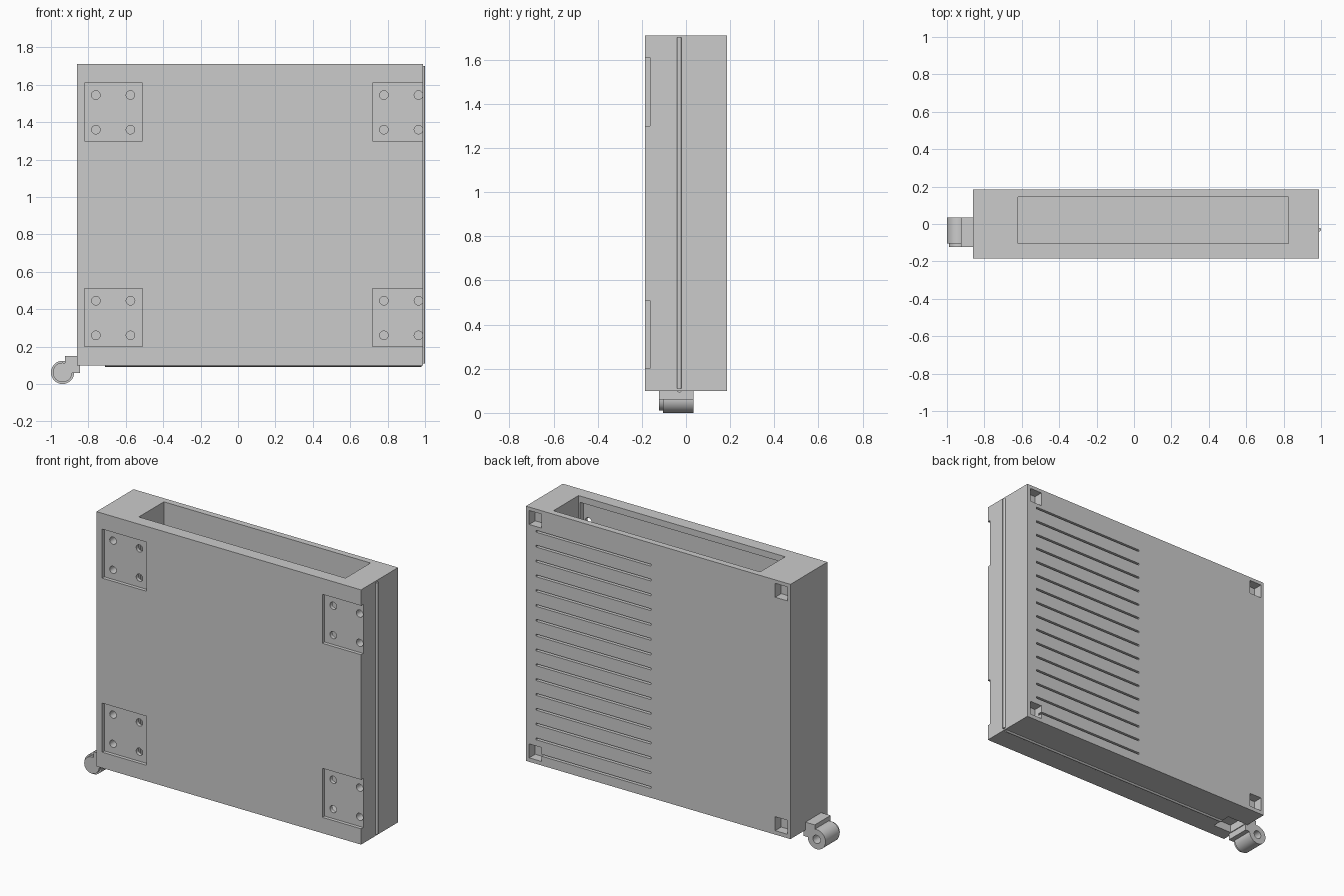
import bpy, bmesh, math
from mathutils import Matrix, Vector

if "Cube" in bpy.data.objects:
    bpy.data.objects.remove(bpy.data.objects["Cube"], do_unlink=True)

GREY = (0.6, 0.6, 0.6, 1)
grey = bpy.data.materials.new("plain grey")
grey.use_nodes = True
grey.diffuse_color = GREY
grey.node_tree.nodes["Principled BSDF"].inputs["Base Color"].default_value = GREY


def add_box(bm, x0, x1, y0, y1, z0, z1):
    centre = Vector((x0 + x1, y0 + y1, z0 + z1)) / 2
    size = Matrix.Diagonal((x1 - x0, y1 - y0, z1 - z0, 1))
    bmesh.ops.create_cube(bm, size=1, matrix=Matrix.Translation(centre) @ size)


def add_rod(bm, start, end, radius, sides=32):
    start, end = Vector(start), Vector(end)
    axis = end - start
    turn = axis.to_track_quat('Z', 'Y').to_matrix().to_4x4()
    bmesh.ops.create_cone(bm, cap_ends=True, segments=sides, radius1=radius, radius2=radius,
                          depth=axis.length, matrix=Matrix.Translation((start + end) / 2) @ turn)


def make(name, bm):
    mesh = bpy.data.meshes.new(name)
    bm.to_mesh(mesh)
    bm.free()
    mesh.materials.append(grey)
    obj = bpy.data.objects.new(name, mesh)
    bpy.context.collection.objects.link(obj)
    return obj


def box(name, *bounds):
    bm = bmesh.new()
    add_box(bm, *bounds)
    return make(name, bm)


def smooth(obj):
    bpy.ops.object.select_all(action='DESELECT')
    obj.select_set(True)
    bpy.context.view_layer.objects.active = obj
    bpy.ops.object.shade_smooth_by_angle(angle=math.radians(35))


def rod(name, start, end, radius, sides=32):
    bm = bmesh.new()
    add_rod(bm, start, end, radius, sides)
    obj = make(name, bm)
    smooth(obj)
    return obj


def cut(target, bm):
    cutter = make("cutter", bm)
    cutter.hide_render = True
    mod = target.modifiers.new("cut", 'BOOLEAN')
    mod.operation = 'DIFFERENCE'
    mod.solver = 'EXACT'
    mod.object = cutter
    bpy.context.view_layer.objects.active = target
    bpy.ops.object.modifier_apply(modifier=mod.name)
    bpy.data.objects.remove(cutter, do_unlink=True)


def cut_boxes(target, boxes):
    bm = bmesh.new()
    for bounds in boxes:
        add_box(bm, *bounds)
    cut(target, bm)


# Main slab
FRONT, BACK = -0.185, 0.185
body = box("case", -0.86, 0.99, FRONT, BACK, 0.10, 1.71)

# Open top compartment, wider towards the front below the rim
cut_boxes(body, [(-0.62, 0.825, -0.105, 0.145, 0.2, 1.8)])
cut_boxes(body, [(-0.61, 0.815, -0.14, 0.02, 0.21, 1.67)])

# Mounting pads in the front
pads = [(x0, x1, z0) for x0, x1 in ((-0.82, -0.51), (0.72, 1.1)) for z0 in (0.20, 1.30)]
cut_boxes(body, [(x0, x1, FRONT - 0.1, FRONT + 0.022, z0, z0 + 0.31) for x0, x1, z0 in pads])

# Vents and corner pockets in the back
vents = [1.57 - i * 0.0937 for i in range(16)]
cut_boxes(body, [(0.115, 0.92, BACK - 0.03, BACK + 0.1, z - 0.006, z + 0.006) for z in vents])
cut_boxes(body, [(x, x + 0.087, BACK - 0.06, BACK + 0.1, z, z + 0.088)
                 for x in (-0.84, 0.88) for z in (0.125, 1.60)])

# Pocket under the hinge corner
cut_boxes(body, [(-0.84, -0.71, -0.1, 0.035, 0, 0.15)])

# Four screw holes in each pad
bm = bmesh.new()
for x0, x1, z0 in pads:
    for dx in (0.06, 0.245):
        for dz in (0.06, 0.245):
            x, z = x0 + dx, z0 + dz
            add_rod(bm, (x, FRONT - 0.05, z), (x, -0.11, z), 0.023, 24)
cut(body, bm)
smooth(body)

# Thin rounded sealing ridges on the left side and the underside
rod("side_ridge", (0.99, -0.03, 0.11), (0.99, -0.03, 1.70), 0.01, 16)
rod("bottom_ridge", (-0.71, -0.03, 0.102), (0.98, -0.03, 0.102), 0.01, 16)

# Hinge knuckle with its bore, front cap and mounting block
HX, HZ = -0.938, 0.062
knuckle = rod("hinge_knuckle", (HX, -0.105, HZ), (HX, 0.035, HZ), 0.062)
bm = bmesh.new()
add_rod(bm, (HX, -0.06, HZ), (HX, 0.1, HZ), 0.026)
cut(knuckle, bm)
smooth(knuckle)
rod("hinge_cap", (HX, -0.122, HZ), (HX, -0.1, HZ), 0.052)
box("hinge_block", -0.925, -0.855, -0.122, 0.035, 0.10, 0.15)
box("hinge_arm", -0.90, -0.845, -0.122, 0.035, 0.06, 0.11)
